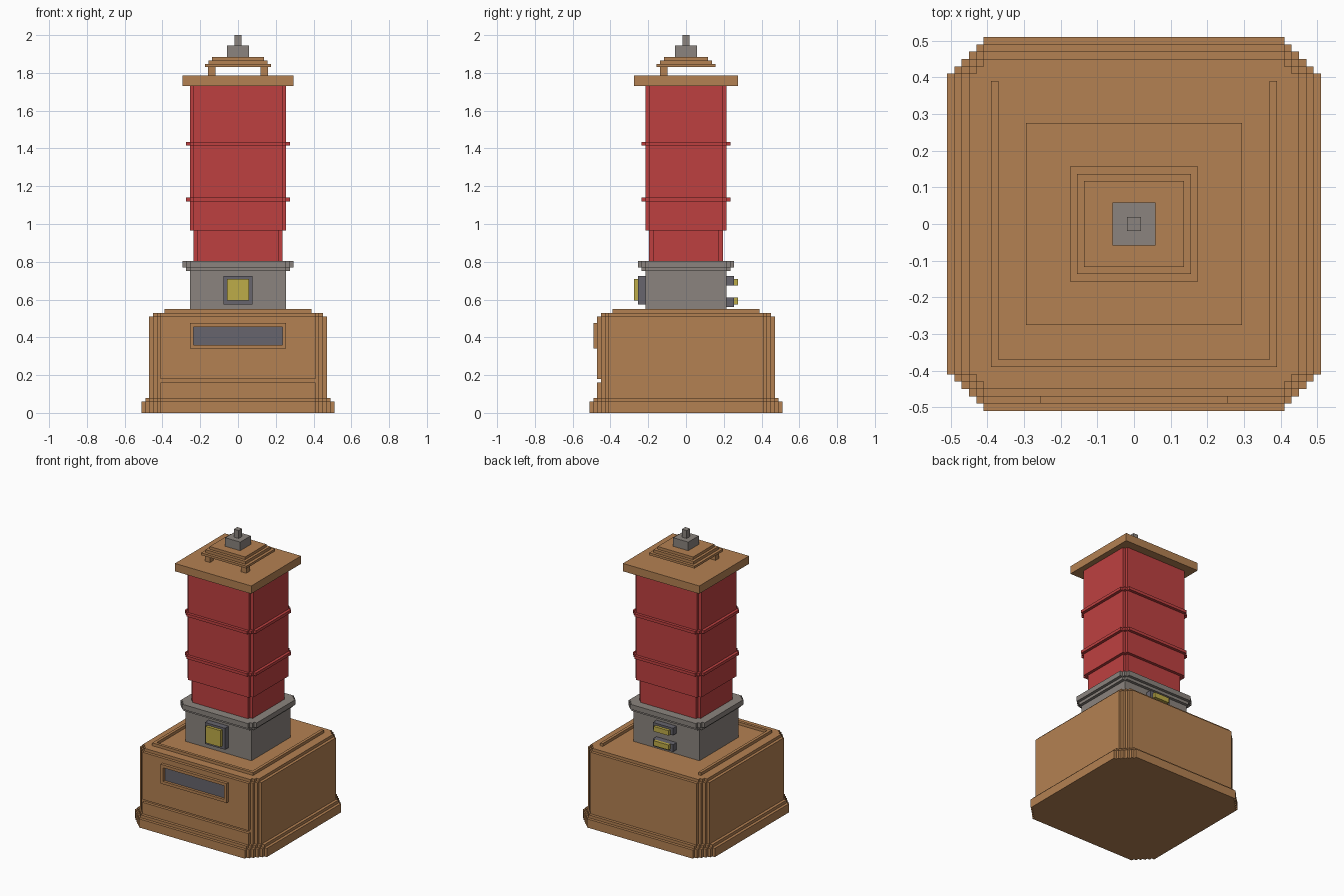
import bpy, bmesh

cube = bpy.data.objects.get("Cube")
if cube:
    bpy.data.objects.remove(cube, do_unlink=True)

S = 0.02  # size of one corner step


def material(name, rgb):
    lin = [((c / 255 + 0.055) / 1.055) ** 2.4 for c in rgb] + [1.0]
    m = bpy.data.materials.new(name)
    m.use_nodes = True
    m.diffuse_color = lin
    m.node_tree.nodes["Principled BSDF"].inputs["Base Color"].default_value = lin
    return m


BROWN = material("warm brown", (180, 129, 82))
RED = material("lantern red", (190, 64, 64))
GREY = material("stone grey", (139, 132, 126))
DARK = material("slate grey", (103, 101, 109))
YELLOW = material("lamp yellow", (190, 172, 72))


def outline(hx, hy, steps, front=None):
    """Rectangle with stair-stepped corners; front optionally limits -y."""
    q = [(hx, hy - steps * S)]
    for i in range(1, steps + 1):
        q += [(hx - i * S, hy - (steps - i + 1) * S), (hx - i * S, hy - (steps - i) * S)]
    pts = q + [(-x, y) for x, y in reversed(q)]
    pts += [(-x, -y) for x, y in q] + [(x, -y) for x, y in reversed(q)]
    if front is not None:
        pts = [(x, max(y, front)) for x, y in pts]
    clean = []
    for p in pts:
        p = (round(p[0], 4), round(p[1], 4))
        if p not in clean:
            clean.append(p)
    return clean


def finish(name, bm, *mats):
    bmesh.ops.recalc_face_normals(bm, faces=bm.faces)
    mesh = bpy.data.meshes.new(name)
    bm.to_mesh(mesh)
    bm.free()
    for m in mats:
        mesh.materials.append(m)
    ob = bpy.data.objects.new(name, mesh)
    bpy.context.collection.objects.link(ob)
    return ob


def stack(name, mat, layers):
    """Stacked prisms: (half x, half y, corner steps, z low, z high[, front limit])."""
    bm = bmesh.new()
    for hx, hy, steps, z0, z1, *front in layers:
        pts = outline(hx, hy, steps, *front)
        low = [bm.verts.new((x, y, z0)) for x, y in pts]
        high = [bm.verts.new((x, y, z1)) for x, y in pts]
        bm.faces.new(low[::-1])
        bm.faces.new(high)
        for i in range(len(pts)):
            j = (i + 1) % len(pts)
            bm.faces.new((low[i], low[j], high[j], high[i]))
    return finish(name, bm, mat)


def box(name, mat, x, y, z):
    bm = bmesh.new()
    bmesh.ops.create_cube(bm, size=1)
    for v in bm.verts:
        v.co = [r[0] if c < 0 else r[1] for c, r in zip(v.co, (x, y, z))]
    return finish(name, bm, mat)


# Pedestal: foot, grooved body and top edge
stack("pedestal", BROWN, [
    (0.51, 0.51, 5, 0.0, 0.06),
    (0.49, 0.49, 4, 0.06, 0.08),
    (0.47, 0.47, 3, 0.08, 0.16),
    (0.47, 0.47, 3, 0.16, 0.18, -0.45),
    (0.47, 0.47, 3, 0.18, 0.51),
    (0.45, 0.45, 2, 0.51, 0.53)])

# Raised rail on the pedestal, open at the back
box("front_rail", BROWN, (-0.39, 0.39), (-0.39, -0.37), (0.53, 0.55))
for side, sx in (("left", 1), ("right", -1)):
    box(side + "_rail", BROWN, sorted((sx * 0.37, sx * 0.39)), (-0.37, 0.39), (0.53, 0.55))

# Framed plaque with a recessed plate
plaque = box("plaque", BROWN, (-0.255, 0.255), (-0.49, -0.465), (0.34, 0.475))
plaque.data.materials.append(DARK)
bm = bmesh.new()
bm.from_mesh(plaque.data)
face = min(bm.faces, key=lambda f: f.calc_center_median().y)
bmesh.ops.inset_region(bm, faces=[face], thickness=0.02, use_even_offset=True)
plate = bmesh.ops.extrude_discrete_faces(bm, faces=[face])["faces"][0]
plate.material_index = 1
bmesh.ops.translate(bm, verts=plate.verts, vec=(0, 0.018, 0))
bm.to_mesh(plaque.data)
bm.free()

# Stone collar
stack("stone_collar", GREY, [
    (0.255, 0.215, 0, 0.53, 0.75),
    (0.275, 0.235, 1, 0.75, 0.77),
    (0.295, 0.255, 2, 0.77, 0.805)])

# Front lamp and the pair of back lamps
box("front_lamp_frame", DARK, (-0.078, 0.078), (-0.255, -0.21), (0.575, 0.725))
box("front_lamp", YELLOW, (-0.058, 0.058), (-0.275, -0.25), (0.595, 0.71))
for name, frame, lamp in (("upper", (0.675, 0.725), (0.675, 0.71)),
                          ("lower", (0.56, 0.61), (0.575, 0.61))):
    box(name + "_back_lamp_frame", DARK, (-0.078, 0.078), (0.21, 0.255), frame)
    box(name + "_back_lamp", YELLOW, (-0.058, 0.058), (0.25, 0.275), lamp)

# Red tower with two bands
stack("tower", RED, [
    (0.235, 0.195, 1, 0.805, 0.965),
    (0.255, 0.215, 1, 0.965, 1.73)])
for name, z in (("lower_band", 1.12), ("upper_band", 1.415)):
    stack(name, RED, [(0.275, 0.235, 2, z, z + 0.02)])

# Roof slab, short posts and tiered cap
stack("roof_slab", BROWN, [(0.295, 0.275, 0, 1.73, 1.785)])
for side, sx in (("left", 1), ("right", -1)):
    box(side + "_post", BROWN, sorted((sx * 0.12, sx * 0.16)), (-0.137, -0.098), (1.785, 1.83))
stack("roof_cap", BROWN, [
    (0.175, 0.157, 0, 1.83, 1.846),
    (0.155, 0.137, 0, 1.846, 1.866),
    (0.137, 0.117, 0, 1.866, 1.885)])

# Finial
stack("finial", GREY, [
    (0.058, 0.058, 0, 1.885, 1.945),
    (0.019, 0.019, 0, 1.945, 2.0)])
